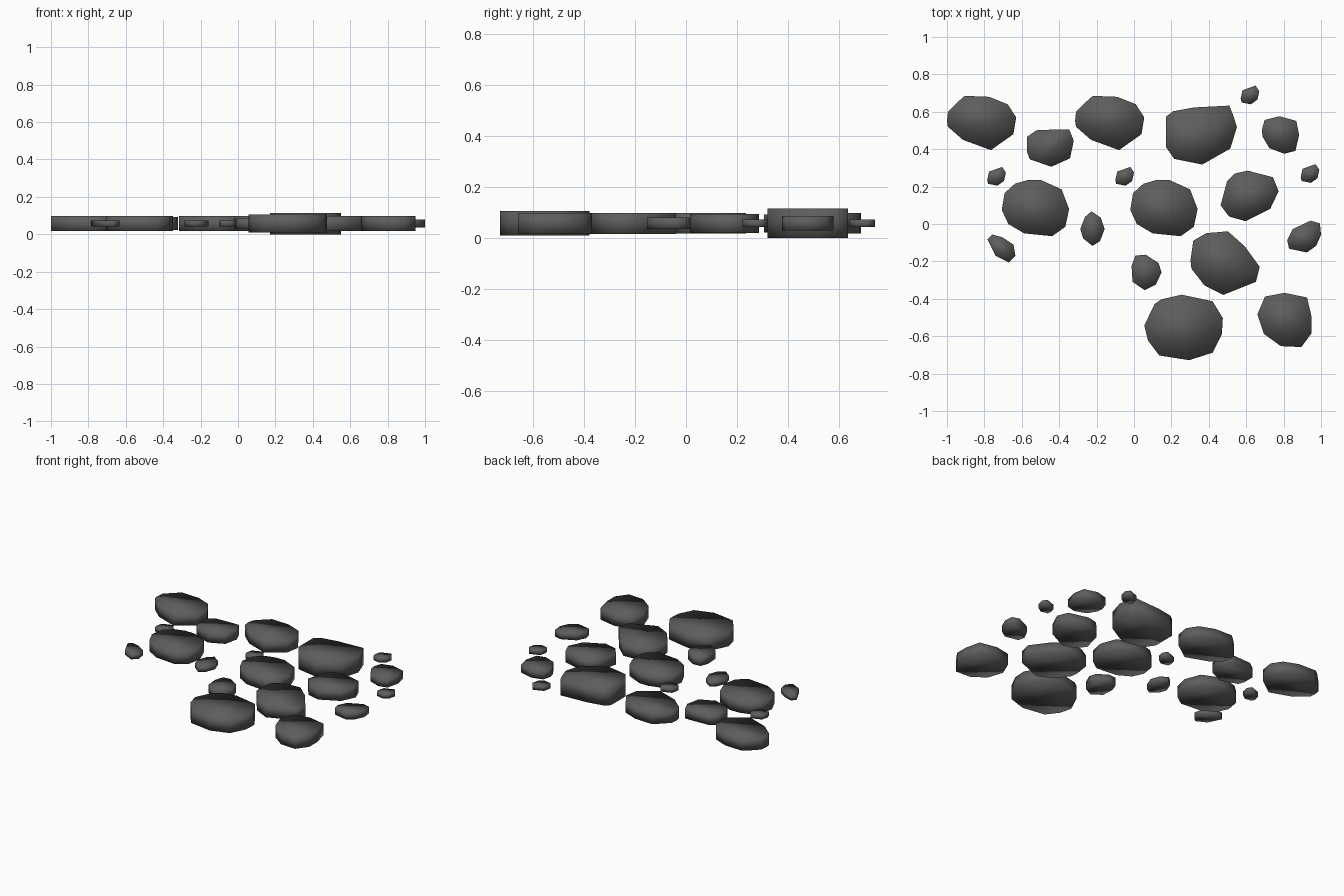
import bpy, bmesh

# one dark stone colour
grey = bpy.data.materials.new("dark_stone_grey")
grey.diffuse_color = (0.11, 0.11, 0.11, 1)

MID_Z = 0.0575  # all stones share one mid plane


def stone(name, centres, height, outline):
    """Flat stone: irregular outline (hundredths) extruded about the mid plane."""
    bm = bmesh.new()
    low = [bm.verts.new((x / 100, y / 100, -height / 2)) for x, y in outline]
    high = [bm.verts.new((x / 100, y / 100, height / 2)) for x, y in outline]
    bm.faces.new(low)
    bm.faces.new(high)
    n = len(outline)
    for i in range(n):
        j = (i + 1) % n
        bm.faces.new((low[i], low[j], high[j], high[i]))
    bmesh.ops.recalc_face_normals(bm, faces=bm.faces)
    for f in bm.faces:
        f.smooth = True  # worn look: smooth right over the rim
    mesh = bpy.data.meshes.new(name)
    bm.to_mesh(mesh)
    bm.free()
    mesh.materials.append(grey)
    for k, (x, y) in enumerate(centres):
        ob = bpy.data.objects.new(f"{name}_{k + 1}", mesh)
        ob.location = (x, y, MID_Z)
        bpy.context.collection.objects.link(ob)


# large stones
stone("large_wedge_stone", [(-0.815, 0.54), (-0.13, 0.54)], 0.08,
      [(-18.5, 1), (-18, 6), (-13, 11), (-9, 14.5), (4, 14), (14, 10),
       (18.5, 3), (17, -6), (5, -14.5), (-10, -9), (-18, -2)])
stone("large_round_stone", [(-0.527, 0.085), (0.16, 0.085)], 0.08,
      [(-18, -1), (-16.5, 8), (-11, 13), (-4, 15), (3, 15), (14, 10),
       (18, -0.5), (16, -10), (9, -15), (-6, -13.5), (-14.5, -8.5)])
stone("thick_square_stone", [(0.36, 0.473)], 0.115,
      [(-19, 10), (-15, 13), (-4, 15), (15, 16), (17, 11), (19, 4.5),
       (15.5, -7), (0.5, -15.5), (-14.5, -12.5), (-19, -6)])
stone("front_oval_stone", [(0.265, -0.553)], 0.095,
      [(-21, 1), (-15.5, 12.5), (-12, 15), (-1, 17.5), (15.5, 14), (21, 5),
       (20.5, -3.5), (15.5, -13.5), (3, -17.5), (-13, -15), (-19, -7)])
stone("slanted_stone", [(0.487, -0.209)], 0.082,
      [(-18.5, 1.5), (-17, 12), (-10, 16), (1.5, 17), (10.5, 9), (18.5, -2),
       (16.5, -10), (-1, -17), (-11, -12), (-18, -3)])

# medium stones
stone("right_middle_stone", [(0.618, 0.15)], 0.075,
      [(-15.5, -5), (-12, 8), (-8, 12), (-1, 13.5), (12.5, 10), (15.5, 2.5),
       (11, -7), (-2, -13.5), (-11, -11)])
stone("right_back_stone", [(0.783, 0.476)], 0.056,
      [(-10, 2.5), (-8.5, 8), (-0.5, 10), (8.5, 7.5), (10, 0), (8, -8.5),
       (2, -10), (-6, -7), (-9.5, -1)])
stone("right_front_stone", [(0.805, -0.513)], 0.08,
      [(-14.5, 3), (-10.5, 12.5), (0, 14.5), (12, 12), (14.5, 1.5),
       (14.5, -7), (9, -14.5), (-2, -14), (-11, -7.5)])
stone("left_back_stone", [(-0.447, 0.406)], 0.07,
      [(-12.5, 6), (-7.5, 9.5), (4, 10), (10, 10), (12.5, 4), (10.5, -5.5),
       (0.5, -10), (-11, -6), (-12.5, -2)])

# small stones and pebbles
stone("right_small_stone", [(0.909, -0.067)], 0.045,
      [(-9, -2), (-6, 4), (3.5, 8.5), (8.5, 7), (9.1, 1), (6.5, -5),
       (1.5, -8.5), (-8, -6.5)])
stone("left_small_stone", [(-0.709, -0.131)], 0.032,
      [(-7.5, 5), (-5, 7.5), (0.5, 6), (6.5, 2), (7.5, -4), (4, -7.5),
       (-3, -4)])
stone("middle_small_stone", [(-0.222, -0.027)], 0.032,
      [(-6.5, 0), (-4, 6.5), (-0.5, 9.5), (4.5, 6), (6.5, 0), (4, -6.5),
       (0, -9), (-5, -5)])
stone("front_small_stone", [(0.067, -0.259)], 0.055,
      [(-8, 3.5), (-6, 9), (-0.5, 9.5), (6.5, 5), (8, 0), (5, -6.5),
       (-1, -9.5), (-7.5, -5)])
stone("pebble", [(0.62, 0.69), (-0.735, 0.255), (-0.05, 0.255), (0.941, 0.27)], 0.03,
      [(-5, -2), (-4, 2.5), (3, 5), (5, 2), (4, -2.5), (0.5, -5), (-4.5, -4)])
